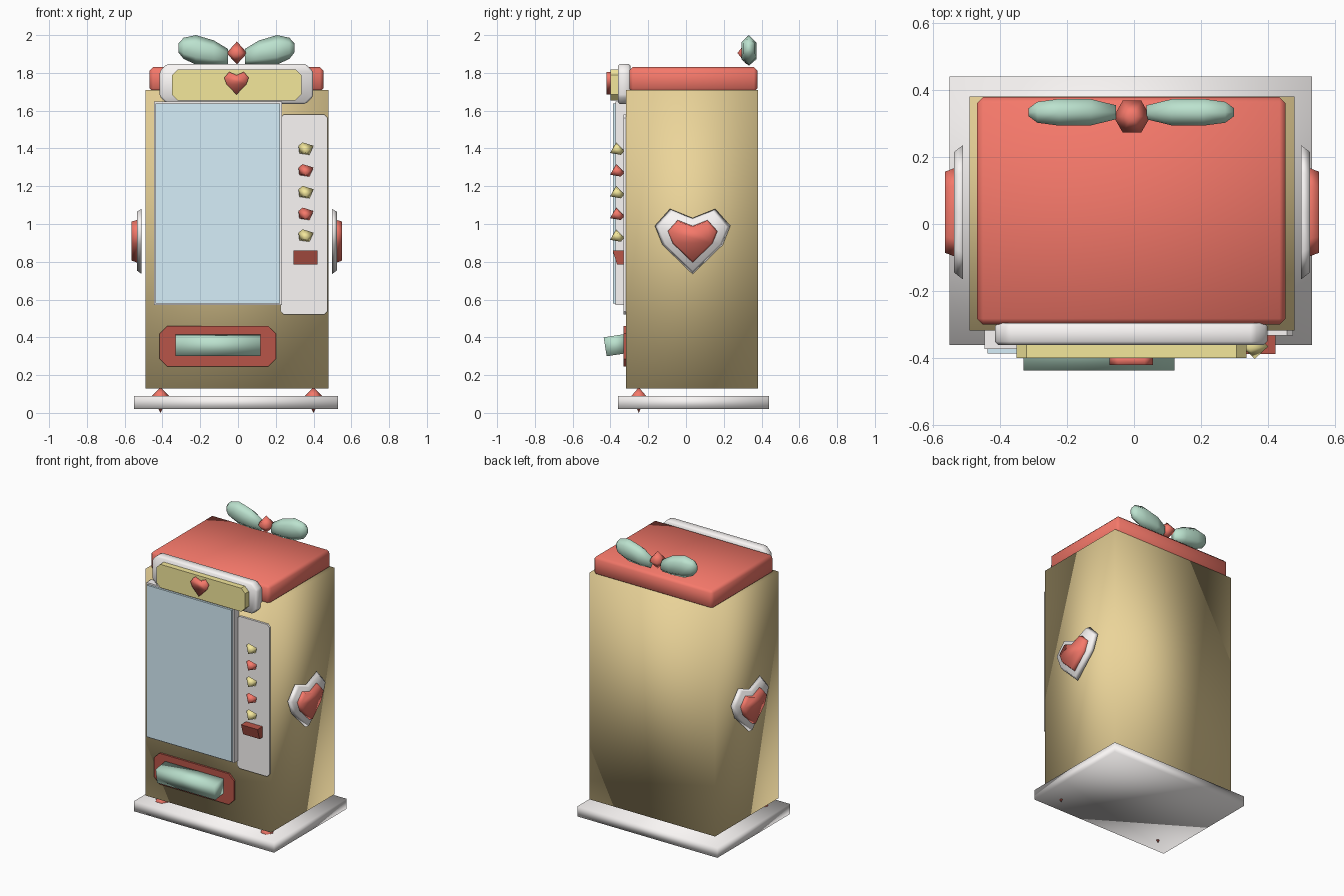
import bpy, bmesh
from math import cos, sin, pi, radians

if "Cube" in bpy.data.objects:
    bpy.data.objects.remove(bpy.data.objects["Cube"])

COLORS = {"gold": (0.83, 0.66, 0.32), "red": (0.92, 0.19, 0.145), "dark_red": (0.48, 0.09, 0.065),
          "mint": (0.50, 0.76, 0.62), "white": (0.96, 0.93, 0.92), "blue": (0.67, 0.86, 0.95),
          "yellow": (0.90, 0.80, 0.33)}
MATS = {}
for key, rgb in COLORS.items():
    MATS[key] = bpy.data.materials.new(key)
    MATS[key].diffuse_color = (*rgb, 1)


def finish(name, bm, color, bevel=0.0, soft=False):
    """Make the object; soft parts are smooth shaded across all edges."""
    bmesh.ops.recalc_face_normals(bm, faces=bm.faces)
    me = bpy.data.meshes.new(name)
    bm.to_mesh(me)
    bm.free()
    ob = bpy.data.objects.new(name, me)
    bpy.context.collection.objects.link(ob)
    me.materials.append(MATS[color])
    if bevel:
        mod = ob.modifiers.new("bevel", "BEVEL")
        mod.width, mod.segments, mod.limit_method = bevel, 1, "ANGLE"
    if soft:
        me.shade_smooth()
    else:
        bpy.ops.object.select_all(action="DESELECT")
        ob.select_set(True)
        bpy.context.view_layer.objects.active = ob
        bpy.ops.object.shade_smooth_by_angle(angle=radians(30))
    return ob


def loft(name, rings, color, bevel=0.0, soft=False):
    """Skin a list of equally sized rings and cap both ends."""
    bm = bmesh.new()
    vs = [[bm.verts.new(p) for p in r] for r in rings]
    n = len(vs[0])
    for a, b in zip(vs, vs[1:]):
        for i in range(n):
            j = (i + 1) % n
            bm.faces.new((a[i], a[j], b[j], b[i]))
    bm.faces.new(vs[0])
    bm.faces.new(vs[-1])
    return finish(name, bm, color, bevel, soft)


def hull(name, pts, color, soft=False):
    bm = bmesh.new()
    for p in pts:
        bm.verts.new(p)
    bmesh.ops.convex_hull(bm, input=bm.verts)
    return finish(name, bm, color, 0, soft)


def rect(x0, x1, z0, z1, c=0.0):
    """Rectangle outline, with chamfered corners if c is given."""
    if not c:
        return [(x0, z0), (x1, z0), (x1, z1), (x0, z1)]
    return [(x0 + c, z0), (x1 - c, z0), (x1, z0 + c), (x1, z1 - c),
            (x1 - c, z1), (x0 + c, z1), (x0, z1 - c), (x0, z0 + c)]


def front_slab(name, pts, y0, y1, color, bevel=0.0, soft=False):
    return loft(name, [[(u, y, v) for u, v in pts] for y in (y0, y1)], color, bevel, soft)


def box(name, x0, x1, y0, y1, z0, z1, color, bevel=0.0, soft=False):
    return front_slab(name, rect(x0, x1, z0, z1), y0, y1, color, bevel, soft)


def heart(cu, z0, z1, w):
    """Angular heart outline, w wide, between heights z0 and z1."""
    shape = [(0, 0), (.4, .45), (.5, .74), (.3, 1), (0, .86), (-.3, 1), (-.5, .74), (-.4, .45)]
    return [(cu + u * w, z0 + v * (z1 - z0)) for u, v in shape]


def side_heart(name, z0, z1, w, x_back, x_front, inset, color):
    zc = (z0 + z1) / 2 + 0.02
    rings = [[(x, 0.035 + (u - 0.035) * s, zc + (v - zc) * s) for u, v in heart(0.035, z0, z1, w)]
             for x, s in ((x_back, 1), (x_front, inset))]
    return loft(name, rings, color, 0, True)


def bicone(name, x, y, z_low, z_mid, z_top, r, sides, color):
    ring = [(x + r * cos(2 * pi * i / sides), y + r * sin(2 * pi * i / sides), z_mid)
            for i in range(sides)]
    return hull(name, ring + [(x, y, z_low), (x, y, z_top)], color, True)


# Plinth, feet, cabinet and roof
box("base_plate", -.55, .53, -.36, .44, .02, .09, "white", 0, True)
for side, x in (("left", -.41), ("right", .40)):
    bicone("foot_" + side, x, -.25, 0, .09, .135, .045, 6, "red")
box("cabinet", -.49, .478, -.318, .38, .13, 1.71, "gold", 0, True)
box("roof", -.468, .452, -.30, .378, 1.70, 1.83, "red", .018, True)

# Header sign
front_slab("sign_frame", rect(-.415, .398, 1.635, 1.848, .04), -.36, -.295, "white", .01, True)
front_slab("sign_panel", rect(-.35, .335, 1.655, 1.818, .03), -.40, -.35, "yellow")
front_slab("sign_heart", heart(-.008, 1.685, 1.805, .13), -.42, -.39, "red", 0, True)

# Window
box("window_frame", -.445, .232, -.372, -.31, .57, 1.648, "white")
box("window_glass", -.436, .222, -.386, -.36, .58, 1.637, "blue")

# Control panel with gem buttons and coin slot
front_slab("control_panel", rect(.225, .474, .52, 1.58, .018), -.332, -.31, "white")
for i in range(5):
    z = 1.398 - i * 0.115
    hull(f"button_{i + 1}",
         [(.32, -.365, z + .016), (.342, -.37, z + .034), (.40, -.365, z + .016),
          (.378, -.345, z - .032), (.325, -.345, z - .024), (.36, -.402, z - .022),
          (.36, -.325, z - .01)],
         "red" if i % 2 else "yellow", True)
hull("coin_slot", [(x, y, z) for x in (.295, .422)
                   for y, z in ((-.325, .785), (-.365, .785), (-.388, .86), (-.325, .86))],
     "dark_red")

# Dispenser tray
front_slab("tray_plate", rect(-.415, .20, .245, .46, .04), -.331, -.31, "dark_red")
loft("tray_flap", [[(x, y, z) for y, z in ((-.42, .30), (-.436, .40), (-.32, .418), (-.32, .315))]
                   for x in (-.33, .12)], "mint", 0, True)

# Side hearts
for side, s, c in (("right", 1, 0), ("left", -1, -.012)):
    side_heart("heart_back_" + side, .735, 1.08, .40, c + s * .498, c + s * .524, .9, "white")
    side_heart("heart_front_" + side, .79, 1.025, .275, c + s * .508, c + s * .551, .88, "red")

# Bow on the roof: lofted six-sided loops and a faceted knot
for side, s in (("left", -1), ("right", 1)):
    rings = []
    for x, zc, rz, ry in ((.045, 1.885, .042, .024), (.12, 1.905, .067, .045),
                          (.215, 1.922, .078, .046), (.28, 1.93, .056, .036),
                          (.306, 1.932, .025, .014)):
        rings.append([(s * x - .008, .333 + ry * cos(pi * i / 3 + pi / 6),
                       zc + rz * sin(pi * i / 3 + pi / 6)) for i in range(6)])
    loft("bow_loop_" + side, rings, "mint", 0, True)
bicone("bow_knot", -.006, .32, 1.845, 1.905, 1.966, .055, 6, "red")

for m in bpy.data.materials:
    if m.users and not m.is_grease_pencil:
        m.use_nodes = True
        m.node_tree.nodes["Principled BSDF"].inputs["Base Color"].default_value = m.diffuse_color
